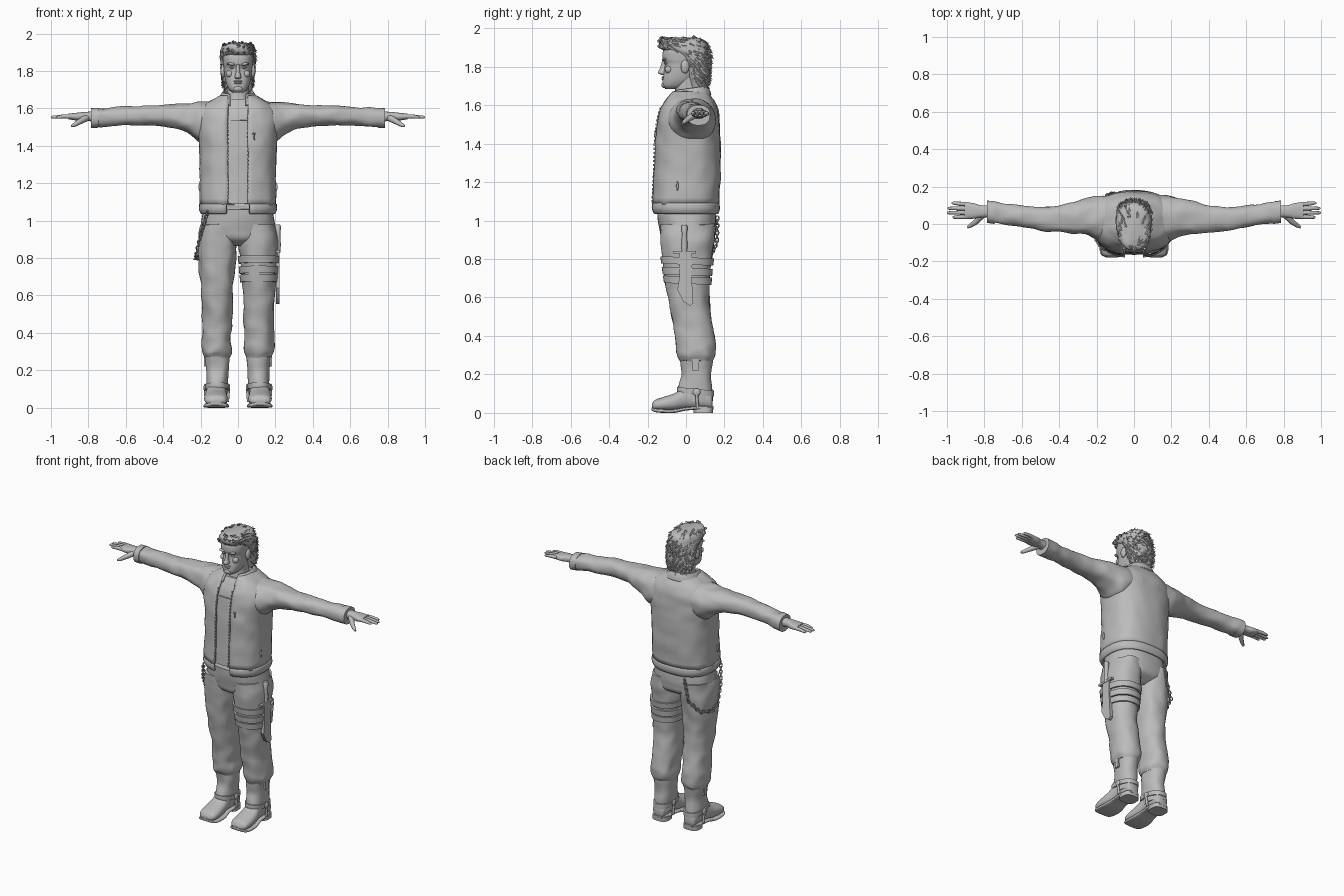
import bpy, bmesh, math, random
from mathutils import Vector, Matrix, noise

random.seed(4)
cube = bpy.data.objects.get("Cube")
if cube:
    bpy.data.objects.remove(cube)

grey = bpy.data.materials.new("plain grey")
grey.use_nodes = True
GREY = (.5, .5, .5, 1)
grey.diffuse_color = GREY
grey.node_tree.nodes["Principled BSDF"].inputs["Base Color"].default_value = GREY


def finish(name, bm, angle=50):
    """Turn a bmesh into a shaded object."""
    bmesh.ops.recalc_face_normals(bm, faces=bm.faces)
    mesh = bpy.data.meshes.new(name)
    bm.to_mesh(mesh)
    bm.free()
    mesh.materials.append(grey)
    ob = bpy.data.objects.new(name, mesh)
    bpy.context.collection.objects.link(ob)
    bpy.ops.object.select_all(action='DESELECT')
    ob.select_set(True)
    bpy.context.view_layer.objects.active = ob
    bpy.ops.object.shade_smooth_by_angle(angle=math.radians(angle))
    return ob


def section(rows, t):
    """Smoothly interpolated section (t, a0, a1, b0, b1) of a loft."""
    i = 0
    while i < len(rows) - 2 and t > rows[i + 1][0]:
        i += 1
    p, q = rows[i], rows[i + 1]
    o, r = rows[max(i - 1, 0)], rows[min(i + 2, len(rows) - 1)]
    h = q[0] - p[0]
    u = (t - p[0]) / h
    out = [t]
    for k in range(1, 5):
        m0 = (q[k] - o[k]) / (q[0] - o[0]) * h
        m1 = (r[k] - p[k]) / (r[0] - p[0]) * h
        d = q[k] - p[k]
        out.append(p[k] + u * (m0 + u * (3 * d - 2 * m0 - m1 + u * (m0 + m1 - 2 * d))))
    return out


def ring_point(sec, ang, p):
    """Superellipse point in a section; angle zero is at the low b side."""
    t, a0, a1, b0, b1 = sec
    s, c = math.sin(ang), math.cos(ang)
    a = (a0 + a1) / 2 + (a1 - a0) / 2 * math.copysign(abs(s) ** (2 / p), s)
    b = (b0 + b1) / 2 - (b1 - b0) / 2 * math.copysign(abs(c) ** (2 / p), c)
    return a, b


def loft(name, rows, axis='Z', side=1, p=2.3, gap=0, thick=0, fold=0, tilt=0, seg=40, sub=5):
    """Skin over interpolated sections; gap leaves the front open."""
    bm = bmesh.new()
    rings = []
    steps = [r[0] + (q[0] - r[0]) * j / sub for r, q in zip(rows, rows[1:]) for j in range(sub)]
    for t in steps + [rows[-1][0]]:
        sec = section(rows, t)
        start = math.asin(min(1, 2 * gap / (sec[2] - sec[1])) ** (p / 2))
        ring = []
        for j in range(seg + (gap > 0)):
            ang = start + (2 * math.pi - 2 * start) * j / seg
            a, b = ring_point(sec, ang, p)
            co = {'Z': (a, b, t + tilt * b), 'X': (t, a, b), 'Y': (a, t, b)}[axis]
            co = Vector((co[0] * side, co[1], co[2]))
            if fold:
                co += noise.noise_vector(co * 14) * fold
            ring.append(bm.verts.new(co))
        rings.append(ring)
    for r, q in zip(rings, rings[1:]):
        for j in range(seg):
            k = (j + 1) % len(r)
            bm.faces.new((r[j], r[k], q[k], q[j]))
    if not gap:
        bm.faces.new(rings[0])
        bm.faces.new(rings[-1])
    ob = finish(name, bm)
    if thick:
        mod = ob.modifiers.new("thickness", 'SOLIDIFY')
        mod.thickness, mod.offset = thick, -1
    return ob


def tube(name, points, radii):
    """Round tapered tube through points."""
    curve = bpy.data.curves.new(name, 'CURVE')
    curve.dimensions, curve.bevel_depth, curve.bevel_resolution = '3D', 1, 3
    curve.use_fill_caps = True
    spline = curve.splines.new('POLY')
    spline.points.add(len(points) - 1)
    for pt, co, r in zip(spline.points, points, radii):
        pt.co, pt.radius = (*co, 1), r
    spline.use_smooth = True
    curve.materials.append(grey)
    ob = bpy.data.objects.new(name, curve)
    bpy.context.collection.objects.link(ob)


def solid(name, centre, size, ball=True, rot=0):
    """Ellipsoid or box; rot turns about y."""
    bm = bmesh.new()
    m = Matrix.Translation(centre) @ Matrix.Rotation(rot, 4, 'Y') @ Matrix.Diagonal((*size, 1))
    if ball:
        bmesh.ops.create_uvsphere(bm, u_segments=16, v_segments=10, radius=.5, matrix=m)
    else:
        bmesh.ops.create_cube(bm, size=1, matrix=m)
    return finish(name, bm, 40)


def grow(sec, d):
    return (sec[0], sec[1] - d, sec[2] + d, sec[3] - d, sec[4] + d)


def even(t, w, b0, b1):
    return (t, -w, w, b0, b1)


# Jacket, hem, collar and shirt
JACKET = [even(1.085, .205, -.178, .172), even(1.25, .205, -.17, .18), even(1.4, .208, -.165, .18),
          even(1.5, .222, -.155, .175), even(1.57, .215, -.14, .168), even(1.62, .18, -.115, .15),
          even(1.65, .13, -.095, .13), even(1.67, .09, -.08, .115)]
loft("jacket", JACKET, gap=.055, thick=.012, fold=.006, p=2.5, seg=56)
loft("jacket_hem", [even(1.035, .198, -.17, .168), even(1.06, .209, -.181, .176),
                    even(1.09, .207, -.18, .174)], gap=.062, thick=.015, p=2.5, sub=3)
loft("collar", [even(1.635, .115, -.115, .132), even(1.66, .1, -.095, .125),
                even(1.685, .083, -.065, .112)], gap=.045, thick=.012, tilt=.13)
loft("shirt", [grow(section(JACKET, z), -.013) for z in (1.09, 1.25, 1.4, 1.535)], p=2.5, fold=.004)
loft("chest", [grow(section(JACKET, z), -.02) for z in (1.5, 1.57, 1.62, 1.65)], p=2.5)
loft("neck", [even(1.58, .075, -.095, .09), even(1.66, .06, -.06, .075), even(1.76, .058, -.06, .07)])

# Zip teeth along both jacket edges, zip pulls and pocket slits
for s in (1, -1):
    for i in range(24):
        sec = section(JACKET, 1.1 + i * .021)
        ang = math.asin((.052 / sec[2]) ** 1.25)
        a, b = ring_point(sec, ang, 2.5)
        solid("zip_tooth", (a * s, b - .001, sec[0]), (.008, .008, .011), False)
    solid("side_pocket_zip", (s * .204, -.045, 1.18), (.014, .012, .05))
solid("chest_pocket_zip", (.085, -.158, 1.465), (.018, .012, .01))
solid("chest_zip_pull", (.088, -.16, 1.445), (.008, .012, .03))

# Trousers
loft("trouser_seat", [even(.865, .07, -.07, .08), even(.9, .16, -.12, .14), even(.95, .198, -.135, .155),
                      even(1.0, .197, -.145, .157), even(1.06, .185, -.15, .157)], fold=.004)
LEG = [(.27, .045, .18, -.03, .135), (.3, .033, .192, -.045, .152), (.36, .035, .192, -.052, .154),
       (.46, .03, .189, -.065, .136), (.6, .028, .196, -.092, .12), (.75, .015, .208, -.115, .128),
       (.88, .004, .213, -.13, .145), (.98, .005, .2, -.135, .15)]

# Boots
SHAFT = [(.06, .06, .165, -.03, .137), (.12, .058, .168, -.04, .138), (.2, .05, .17, -.022, .13),
         (.285, .046, .178, -.03, .14)]
FOOT = [(-.178, .09, .145, .024, .045), (-.165, .066, .17, .014, .065), (-.12, .055, .18, .01, .082),
        (-.06, .058, .178, .012, .102), (0, .063, .168, .02, .135), (.08, .064, .164, .02, .14),
        (.13, .075, .155, .02, .11), (.139, .09, .14, .03, .09)]
SOLE = [(-.18, .09, .147, .014, .03), (-.165, .06, .175, .005, .024), (-.12, .048, .185, 0, .02),
        (-.06, .05, .183, 0, .02), (0, .06, .172, .012, .03), (.08, .06, .168, .018, .036),
        (.142, .085, .145, .018, .036)]
for s, label in ((1, "left"), (-1, "right")):
    loft(label + "_trouser_leg", LEG, side=s, fold=.009)
    loft(label + "_boot_shaft", SHAFT, side=s, fold=.006)
    loft(label + "_boot_foot", FOOT, 'Y', s, seg=28)
    loft(label + "_boot_sole", SOLE, 'Y', s, p=4, seg=28)
    loft(label + "_boot_heel", [(0, .06, .17, .04, .14), (.03, .062, .167, .035, .143)], side=s, p=3)
    loft(label + "_ankle_strap", [grow(section(SHAFT, z), .007) for z in (.1, .115, .13)],
         side=s, p=2.4, tilt=-.1)
    for x in (.05, .176):
        solid(label + "_strap_ring", (s * x, .055, .108), (.016, .04, .04))
        tube(label + "_heel_strap", [(s * x, .055, .1), (s * (x * .9 + .011), .06, .03)], (.008, .008))
    solid(label + "_boot_buckle", (s * .176, .05, .25), (.012, .03, .06), False)

# Thigh straps, sheath and knife
for z in (.69, .735, .79):
    loft("thigh_strap", [grow(section(LEG, z + d), .011) for d in (-.019, -.015, .015, .019)],
         tilt=-.04, sub=1)


def plate(name, outline, x, thick):
    bm = bmesh.new()
    face = bm.faces.new([bm.verts.new((x, y, z)) for y, z in outline])
    out = bmesh.ops.extrude_face_region(bm, geom=[face])["geom"]
    bmesh.ops.translate(bm, verts=[v for v in out if isinstance(v, bmesh.types.BMVert)], vec=(thick, 0, 0))
    return finish(name, bm, 30)


plate("knife_sheath", [(-.035, .83), (.03, .83), (.03, .7), (.038, .57), (.022, .555),
                       (-.015, .58), (-.045, .64), (-.035, .7)], .203, .02)
solid("knife_guard", (.214, -.008, .835), (.022, .12, .014), False)
tube("knife_handle", [(.213, -.008, z) for z in (.83, .87, .93, .97, .978)],
     (.014, .016, .014, .017, .012))

# Hanging chain from the belt
path = [Vector(c) for c in ((-.165, -.135, 1.04), (-.2, -.085, .92), (-.222, -.02, .825),
                            (-.226, .045, .795), (-.19, .125, .81), (-.13, .16, .88), (-.1, .163, 1.03))]
count = 0
for p0, p1 in zip(path, path[1:]):
    n = max(2, round((p1 - p0).length / .02))
    for i in range(n):
        turn = (p1 - p0).to_track_quat('Y', 'X').to_matrix() @ Matrix.Rotation(count % 2 * math.pi / 2, 3, 'Y')
        loop = [p0.lerp(p1, i / n) + turn @ Vector((.009 * math.cos(k * math.pi / 5),
                .014 * math.sin(k * math.pi / 5), 0)) for k in range(11)]
        tube("chain_link", loop, [.0035] * 11)
        count += 1

# Sleeves and hands
SLEEVE = [(.1, -.1, .15, 1.43, 1.64), (.2, -.085, .15, 1.42, 1.635), (.26, -.06, .137, 1.465, 1.628),
          (.34, -.05, .113, 1.495, 1.622), (.5, -.035, .09, 1.51, 1.616), (.65, -.01, .105, 1.505, 1.606),
          (.78, .008, .122, 1.498, 1.598)]
PALM = [(.75, .035, .1, 1.525, 1.585), (.82, .035, .1, 1.535, 1.581), (.86, .028, .112, 1.535, 1.577),
        (.905, .028, .115, 1.542, 1.572)]
TIPS = ((.036, .97), (.06, 1.0), (.084, .997), (.112, .975))
for s, label in ((1, "left"), (-1, "right")):
    loft(label + "_sleeve", SLEEVE, 'X', s, fold=.009)
    loft(label + "_cuff", [grow(section(SLEEVE, x), .003) for x in (.745, .765, .786)], 'X', s, sub=2)
    loft(label + "_palm", PALM, 'X', s, p=2.5, seg=24)
    for i, (y, x) in enumerate(TIPS):
        y0 = .039 + i * .022
        mid = (y + y0) / 2
        tube(label + "_finger", [(s * .89, y0, 1.557), (s * .935, mid, 1.557), (s * (x - .008), y, 1.553),
                                 (s * x, y, 1.552)], (.012, .011, .008, .004))
    tube(label + "_thumb", [(s * .81, .05, 1.55), (s * .845, .012, 1.53), (s * .875, -.01, 1.512),
                            (s * .89, -.018, 1.505)], (.019, .015, .011, .006))

# Head and face
loft("head", [even(1.685, .03, -.108, -.03), even(1.7, .047, -.12, 0), even(1.73, .062, -.121, .04),
              even(1.77, .071, -.115, .07), even(1.815, .076, -.111, .09), even(1.84, .08, -.122, .1),
              even(1.89, .08, -.117, .1), even(1.94, .05, -.08, .06)], p=2.4)
loft("nose", [even(1.757, .012, -.128, -.1), even(1.767, .018, -.146, -.1), even(1.79, .012, -.136, -.1),
              even(1.835, .009, -.123, -.1)], p=2, seg=20)
for z, w in ((1.745, .05), (1.735, .042)):
    solid("lip", (0, -.117, z), (w, .02, .011))
solid("chin", (0, -.113, 1.705), (.05, .03, .032))
for s in (1, -1):
    solid("brow", (s * .035, -.112, 1.837), (.05, .026, .015), rot=s * -.1)
    solid("eye", (s * .033, -.103, 1.818), (.026, .022, .013))
    solid("cheek", (s * .045, -.09, 1.785), (.04, .04, .04))
    solid("ear", (s * .08, -.005, 1.8), (.026, .045, .07))

# Swept back hair with loose locks
HAIR = [even(1.69, .07, .02, .108), even(1.75, .085, .005, .122), even(1.82, .091, -.02, .125),
        even(1.865, .094, -.06, .125), even(1.89, .094, -.122, .12), even(1.92, .09, -.137, .11),
        even(1.94, .075, -.125, .085), even(1.953, .035, -.08, .03)]
loft("hair", HAIR, fold=.007, p=2.2)
bm = bmesh.new()
for i in range(420):
    z = random.uniform(1.7, 1.948)
    sec = section(HAIR, z)
    ang = random.uniform(.0 if z > 1.885 else 1.2, math.pi) * random.choice((1, -1))
    x, y = ring_point(sec, ang, 2.2)
    drop = min(1, max(.1, (1.93 - z) * 10))
    aim = Vector((x * 3, .9 if y > -.1 else .3, -drop)) + noise.random_unit_vector() * .3
    m = Matrix.Translation((x * .97, y * .97, z)) @ aim.to_track_quat('Z', 'Y').to_matrix().to_4x4()
    bmesh.ops.create_cone(bm, segments=5, radius1=.009, radius2=.001,
                          depth=random.uniform(.03, .055), matrix=m)
finish("hair_locks", bm, 60)
